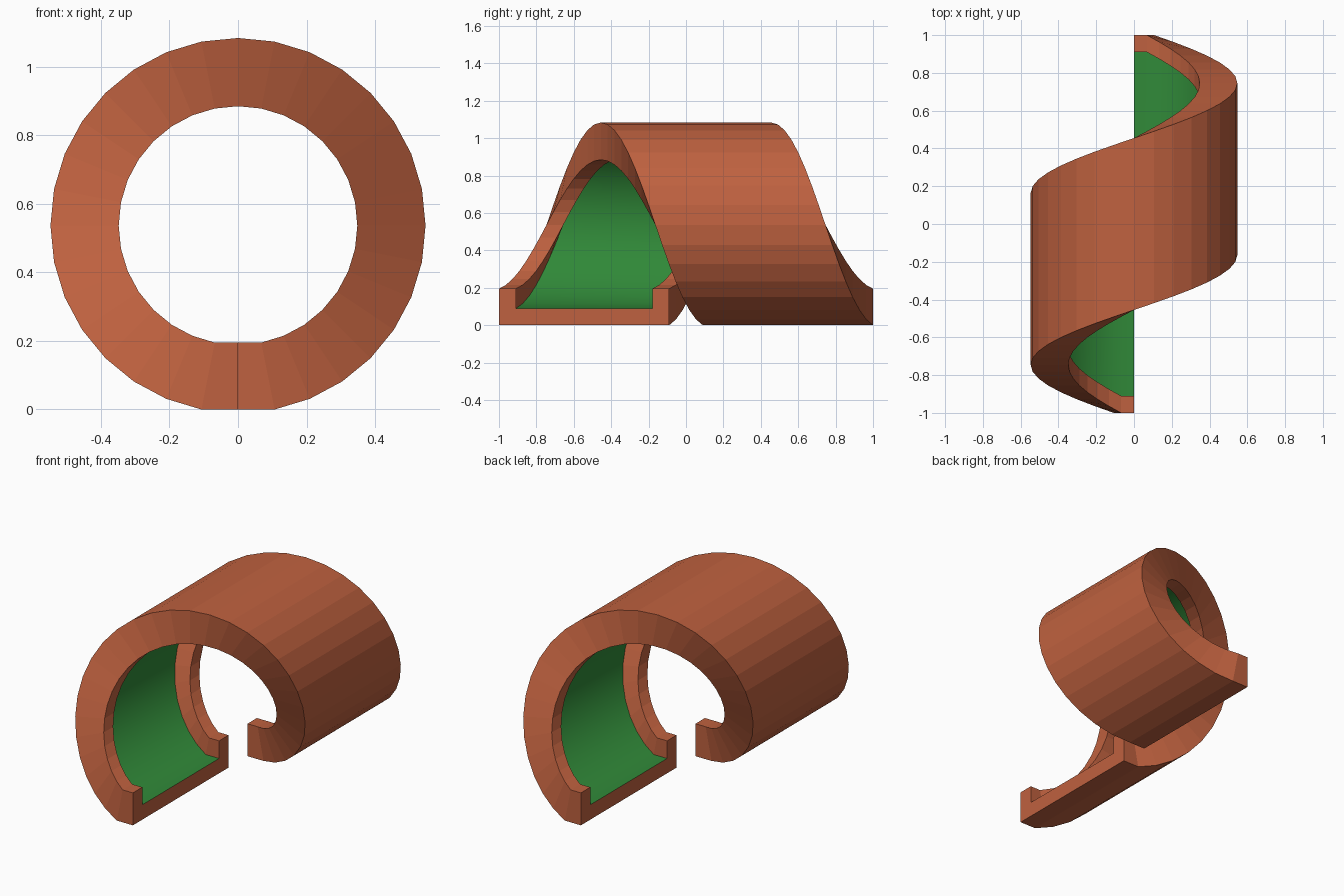
import bpy, bmesh
from math import sin, cos, radians

if "Cube" in bpy.data.objects:
    bpy.data.objects.remove(bpy.data.objects["Cube"])

R_OUT, R_FLOOR, R_IN = 0.547, 0.456, 0.348   # outer skin, channel floor, wall tops
STEPS = 32
STEP = radians(360 / STEPS)
CENTRE = R_OUT * cos(STEP)                   # axis height, flat ends rest on z = 0
ADVANCE = 1.09                               # travel along y over the turn

# U-shaped channel section: (radius, y offset)
profile = [(R_OUT, 0), (R_OUT, 0.91), (R_IN, 0.91), (R_IN, 0.82),
           (R_FLOOR, 0.82), (R_FLOOR, 0.09), (R_IN, 0.09), (R_IN, 0)]
FLOOR_SIDE = 4


def material(name, colour):
    m = bpy.data.materials.new(name)
    m.diffuse_color = colour
    m.use_nodes = True
    m.node_tree.nodes["Principled BSDF"].inputs["Base Color"].default_value = m.diffuse_color
    return m


bm = bmesh.new()


def ring(step, flat_end=False):
    """One section of the helix; flat ends are pushed straight to x = 0."""
    a = STEP * step
    y0 = -1 + ADVANCE * (step - 1) / (STEPS - 2)
    return [bm.verts.new((0 if flat_end else -r * sin(a), y0 + y,
                          CENTRE - r * cos(a))) for r, y in profile]


# Helical channel with a short straight piece at each end
rings = [ring(1, True)] + [ring(i) for i in range(1, STEPS)] + [ring(STEPS - 1, True)]
n = len(profile)
for a, b in zip(rings, rings[1:]):
    for k in range(n):
        f = bm.faces.new((a[k], a[(k + 1) % n], b[(k + 1) % n], b[k]))
        if k == FLOOR_SIDE:                  # green lining on the channel floor
            f.material_index = 1
            f.smooth = True

# End caps
bm.faces.new(rings[0])
bm.faces.new(rings[-1])
bmesh.ops.recalc_face_normals(bm, faces=bm.faces[:])

mesh = bpy.data.meshes.new("spiral_channel")
bm.to_mesh(mesh)
bm.free()
mesh.materials.append(material("terracotta", (0.52, 0.12, 0.05, 1)))
mesh.materials.append(material("green", (0.03, 0.25, 0.04, 1)))
obj = bpy.data.objects.new("spiral_channel", mesh)
bpy.context.collection.objects.link(obj)
